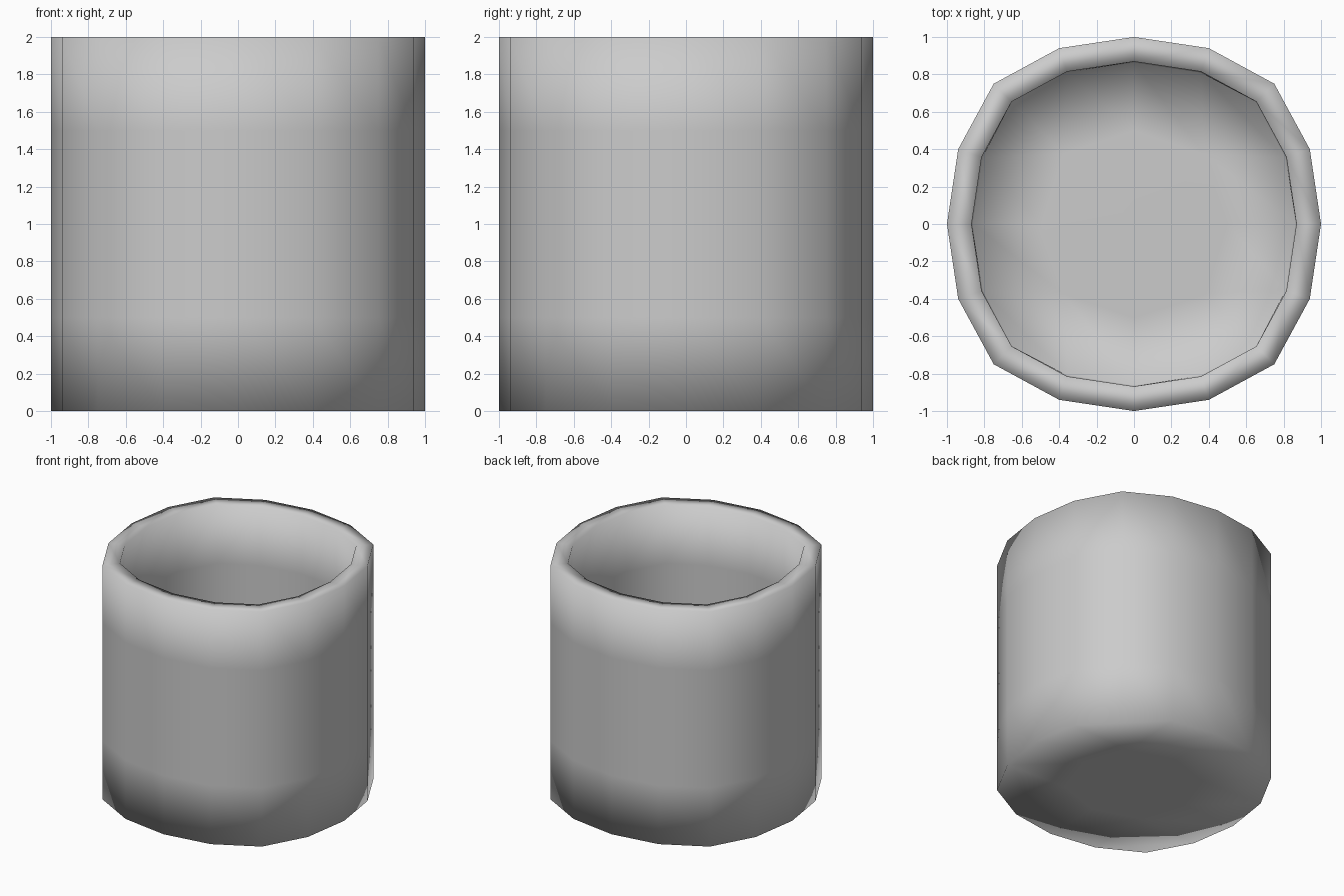
import bpy, bmesh

if "Cube" in bpy.data.objects:
    bpy.data.objects.remove(bpy.data.objects["Cube"])

# Squarish-round 16-sided outline: step along the square side -> point on the rim
RIM = {0: (1.0, 0.0), 1: (0.94, 0.40), 2: (0.75, 0.75)}


def rounded(x, y):
    level = max(abs(x), abs(y))
    if level < 1e-4:
        return 0.0, 0.0
    a, b = RIM[round(2 * min(abs(x), abs(y)) / level)]
    if abs(y) > abs(x):
        a, b = b, a
    return level * a * (1 if x >= 0 else -1), level * b * (1 if y >= 0 else -1)


# Outer shell: gridded cube rounded into a cylinder, open at the top
bm = bmesh.new()
bmesh.ops.create_cube(bm, size=2)
bmesh.ops.subdivide_edges(bm, edges=bm.edges[:], cuts=3, use_grid_fill=True)
bm.normal_update()
lid = [f for f in bm.faces if f.normal.z > 0.9]
bmesh.ops.delete(bm, geom=lid, context='FACES')
for v in bm.verts:
    v.co.x, v.co.y = rounded(v.co.x, v.co.y)
    v.co.z += 1
bmesh.ops.recalc_face_normals(bm, faces=bm.faces[:])
# Normals must point outward
if sum(f.normal.dot(f.calc_center_median()) for f in bm.faces if abs(f.normal.z) < 0.5) < 0:
    bmesh.ops.reverse_faces(bm, faces=bm.faces[:])
for f in bm.faces:
    f.smooth = True
mesh = bpy.data.meshes.new("cup")
bm.to_mesh(mesh)
bm.free()
cup = bpy.data.objects.new("cup", mesh)
bpy.context.collection.objects.link(cup)

# Wall and floor thickness
wall = cup.modifiers.new("wall", 'SOLIDIFY')
wall.thickness = 0.13
wall.offset = -1
wall.use_even_offset = True
